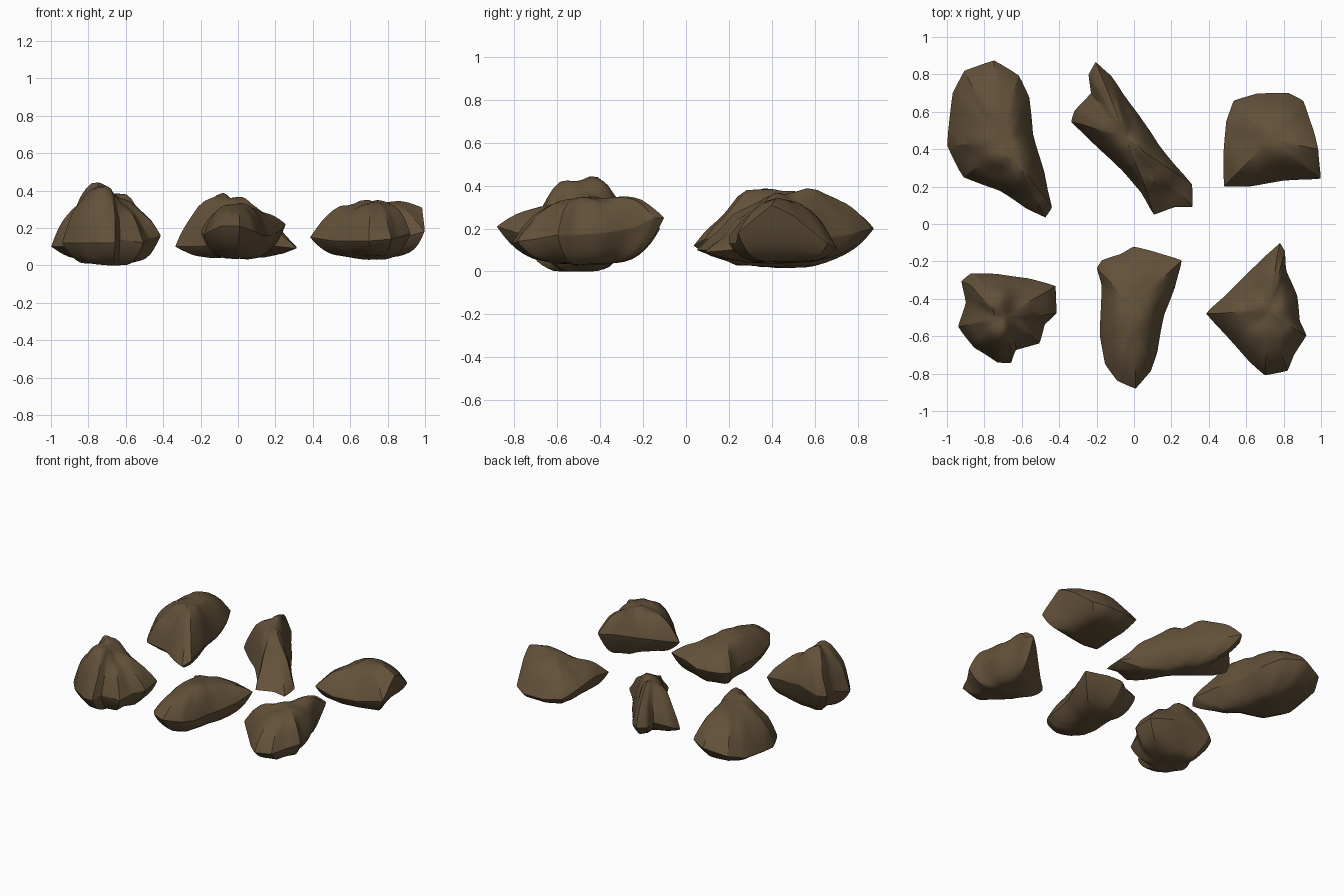
import bpy, math
from mathutils import Vector, noise

if "Cube" in bpy.data.objects:
    bpy.data.objects.remove(bpy.data.objects["Cube"])

stone = bpy.data.materials.new("brown stone")
stone.diffuse_color = (0.125, 0.083, 0.042, 1)
stone.use_nodes = True
stone.node_tree.nodes["Principled BSDF"].inputs["Base Color"].default_value = stone.diffuse_color


def blend(p, pts, power):
    # inverse-distance blend of the z of the given points
    tot = val = 0
    for x, y, z in pts:
        w = 1 / (math.hypot(p[0] - x, p[1] - y) + 0.03) ** power
        tot += w
        val += w * z
    return val / tot


def rock(name, rim, crest, base, dome, keel=3.0, seed=0, rough=0.02):
    """rim: plan outline (x, y, z); crest: high points; dome/keel: fullness above/below."""
    cx = sum(p[0] for p in rim) / len(rim)
    cy = sum(p[1] for p in rim) / len(rim)
    loop, steps, rings = [], 4, 12
    for i, p in enumerate(rim):
        q = rim[(i + 1) % len(rim)]
        for k in range(steps):
            loop.append(Vector(p).lerp(Vector(q), k / steps))
    n = len(loop)
    verts, faces = [], []
    # rings run from the top centre over the rim to the bottom centre
    levels = [math.sin(math.pi / 2 * j / rings) for j in range(1, rings + 1)]
    track = [(t, 1) for t in levels] + [(t, -1) for t in reversed(levels[:-1])]

    def point(edge, t, side):
        x, y = cx + (edge.x - cx) * t, cy + (edge.y - cy) * t
        if side > 0:
            h = max(blend((x, y), crest, 3), edge.z)
            z = edge.z + (h - edge.z) * (1 - t ** dome)
        else:
            z = base + (edge.z - base) * t ** keel
        v = Vector((x, y, z))
        # creased chips, fading out at the rim
        s = v * 5 + Vector((seed * 7.3, seed * 3.1, 0))
        chip = abs(noise.noise(s)) - 0.2 + 0.35 * noise.noise(s * 2.3)
        if side > 0:
            v.z += rough * 2 * chip * (1 - t ** 6)
        else:
            v.z += rough * max(chip, -0.3) * (1 - t ** 4)
        v.x += rough * 0.5 * noise.noise(s + Vector((9, 0, 0)))
        v.y += rough * 0.5 * noise.noise(s + Vector((0, 9, 0)))
        v.z = max(v.z, 0)
        return v

    for t, side in track:
        verts += [point(e, t, side) for e in loop]
    top, bottom = len(verts), len(verts) + 1
    mean = Vector((cx, cy, sum(e.z for e in loop) / n))
    verts += [point(mean, 0, 1), point(mean, 0, -1)]
    last = (len(track) - 1) * n
    for i in range(n):
        k = (i + 1) % n
        faces += [(top, k, i), (bottom, last + i, last + k)]
        for r in range(len(track) - 1):
            a = r * n
            faces.append((a + i, a + k, a + n + k, a + n + i))
    me = bpy.data.meshes.new(name)
    me.from_pydata(verts, [], faces)
    me.flip_normals()
    me.materials.append(stone)
    ob = bpy.data.objects.new(name, me)
    bpy.context.collection.objects.link(ob)
    # soften the polar seams, keep hard edges
    sm = ob.modifiers.new("soften", 'SMOOTH')
    sm.factor, sm.iterations = 0.5, 1
    bpy.ops.object.select_all(action='DESELECT')
    ob.select_set(True)
    bpy.context.view_layer.objects.active = ob
    bpy.ops.object.shade_smooth_by_angle(angle=math.radians(32))
    return ob


# outlines run clockwise seen from above
rock("back_left_rock",
     [(-1.0, .42, .10), (-.97, .70, .12), (-.91, .82, .16), (-.75, .875, .2),
      (-.62, .80, .2), (-.56, .68, .18), (-.54, .48, .16), (-.48, .28, .16),
      (-.435, .08, .15), (-.47, .03, .12), (-.58, .08, .12), (-.72, .18, .12),
      (-.91, .25, .10)],
     [(-.66, .28, .40), (-.73, .5, .38), (-.76, .73, .40), (-.55, .12, .32)],
     .02, 2.6, 3, 1)

rock("back_middle_rock",
     [(-.34, .55, .10), (-.32, .61, .13), (-.23, .70, .18), (-.24, .80, .18),
      (-.20, .87, .20), (-.12, .79, .18), (-.06, .69, .16), (.02, .59, .15),
      (.13, .42, .13), (.31, .21, .10), (.31, .09, .09), (.22, .09, .10),
      (.11, .05, .10), (.04, .17, .10), (-.06, .28, .12), (-.2, .42, .10)],
     [(-.13, .62, .39), (.0, .45, .37), (.12, .27, .31), (.22, .16, .22)],
     .04, 2.6, 3, 2)

rock("back_right_rock",
     [(.48, .20, .17), (.48, .38, .2), (.49, .55, .17), (.53, .66, .13),
      (.66, .70, .11), (.83, .70, .11), (.91, .66, .13), (.96, .50, .26),
      (.985, .40, .31), (1.0, .24, .18), (.8, .23, .13), (.62, .20, .13)],
     [(.60, .42, .30), (.75, .42, .34), (.92, .42, .36)],
     .045, 2.2, 5, 3, .01)

rock("front_left_rock",
     [(-.94, -.55, .12), (-.90, -.42, .16), (-.92, -.30, .17), (-.87, -.26, .18),
      (-.73, -.27, .22), (-.57, -.29, .2), (-.42, -.33, .17), (-.41, -.48, .16),
      (-.48, -.54, .14), (-.51, -.64, .12), (-.63, -.67, .14), (-.65, -.74, .12),
      (-.73, -.74, .12), (-.86, -.67, .12)],
     [(-.75, -.39, .47), (-.77, -.54, .43), (-.58, -.42, .35), (-.55, -.52, .31)],
     .0, 2.8, 4, 4, .025)

rock("front_middle_rock",
     [(-.18, -.60, .16), (-.175, -.32, .17), (-.20, -.23, .18), (-.17, -.19, .18),
      (-.07, -.16, .18), (.0, -.12, .2), (.1, -.145, .22), (.255, -.19, .22),
      (.22, -.34, .18), (.16, -.48, .16), (.125, -.68, .16), (.09, -.79, .18),
      (.01, -.88, .21), (-.09, -.84, .21), (-.155, -.75, .18)],
     [(-.05, -.72, .32), (-.04, -.5, .33), (.0, -.27, .31), (.14, -.24, .29)],
     .035, 3.2, 4, 5, .012)

rock("front_right_rock",
     [(.38, -.48, .15), (.47, -.40, .17), (.58, -.29, .2), (.70, -.17, .24),
      (.78, -.10, .25), (.81, -.15, .25), (.82, -.25, .2), (.87, -.38, .18),
      (.885, -.52, .17), (.92, -.60, .17), (.85, -.70, .15), (.82, -.78, .14),
      (.70, -.81, .13), (.62, -.74, .13), (.51, -.62, .13)],
     [(.76, -.22, .38), (.70, -.42, .35), (.72, -.62, .34), (.55, -.47, .31)],
     .035, 3.2, 4, 6)
